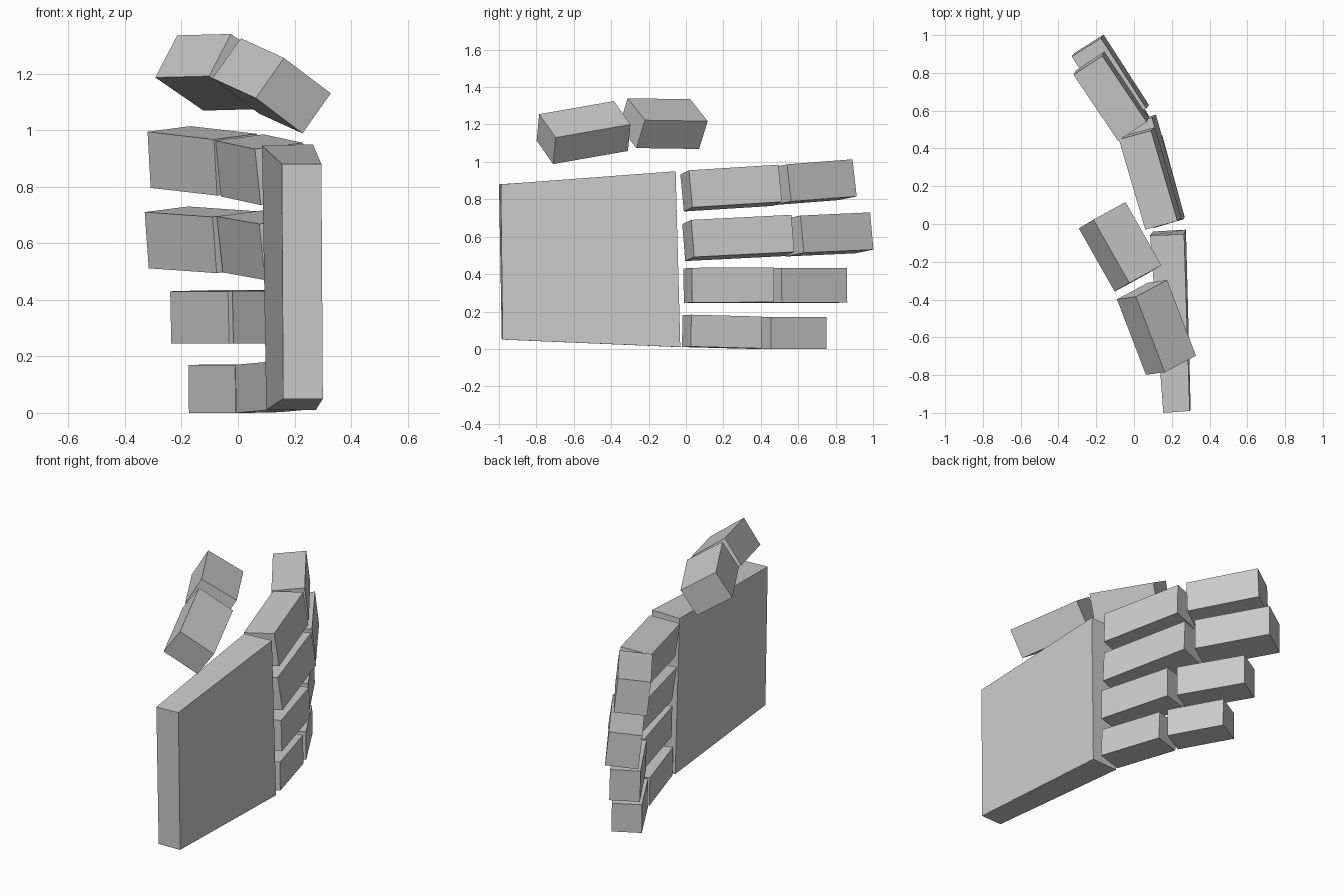
import bpy
from mathutils import Vector


def hexahedron(name, ring_a, ring_b):
    """Solid lofted between two four-point ends."""
    faces = [(3, 2, 1, 0), (4, 5, 6, 7)]
    faces += [(i, (i + 1) % 4, (i + 1) % 4 + 4, i + 4) for i in range(4)]
    mesh = bpy.data.meshes.new(name)
    mesh.from_pydata([tuple(p) for p in ring_a + ring_b], [], faces)
    mesh.update()
    obj = bpy.data.objects.new(name, mesh)
    bpy.context.collection.objects.link(obj)
    return obj


def bone(name, corner, length, width, depth):
    """Box from its top inner start corner, two edges and a thickness."""
    c, l, w = Vector(corner), Vector(length), Vector(width)
    d = l.cross(w).normalized() * depth
    start = [c, c + d, c + d + w, c + w]
    hexahedron(name, start, [p + l for p in start])


# Palm: slab widening toward the knuckles
hexahedron("palm",
           [(0.155, -1.0, 0.88), (0.16, -0.985, 0.05), (0.30, -0.98, 0.05), (0.295, -0.99, 0.88)],
           [(0.085, -0.06, 0.945), (0.10, -0.04, 0.01), (0.275, -0.03, 0.01), (0.265, -0.055, 0.95)])

# Digits: thickness, then (corner, length edge, width edge) for each segment
digits = {
    "index_finger": (0.20,
        ((0.06, -0.03, 0.933), (-0.14, 0.478, 0.03), (0.17, 0.046, 0.022)),
        ((-0.085, 0.44, 0.967), (-0.235, 0.35, 0.027), (0.152, 0.10, 0.02))),
    "middle_finger": (0.20,
        ((0.075, -0.02, 0.668), (-0.15, 0.535, 0.027), (0.17, 0.048, 0.022)),
        ((-0.09, 0.515, 0.693), (-0.24, 0.372, 0.017), (0.155, 0.097, 0.02))),
    "ring_finger": (0.185,
        ((0.10, -0.013, 0.43), (-0.12, 0.438, 0.001), (0.165, 0.045, 0.004)),
        ((-0.035, 0.425, 0.43), (-0.205, 0.35, 0.0), (0.145, 0.085, 0.004))),
    "little_finger": (0.17,
        ((0.10, -0.018, 0.18), (-0.11, 0.377, -0.01), (0.16, 0.047, 0.003)),
        ((-0.01, 0.375, 0.17), (-0.165, 0.295, 0.0), (0.145, 0.08, 0.001))),
    "thumb": (0.174,
        ((0.163, -0.785, 1.255), (-0.153, 0.40, 0.07), (0.165, 0.088, -0.125)),
        ((-0.025, -0.312, 1.34), (-0.19, 0.335, -0.005), (0.17, 0.093, -0.117))),
}
for digit, (depth, base, tip) in digits.items():
    bone(digit + "_base", *base, depth)
    bone(digit + "_tip", *tip, depth)
